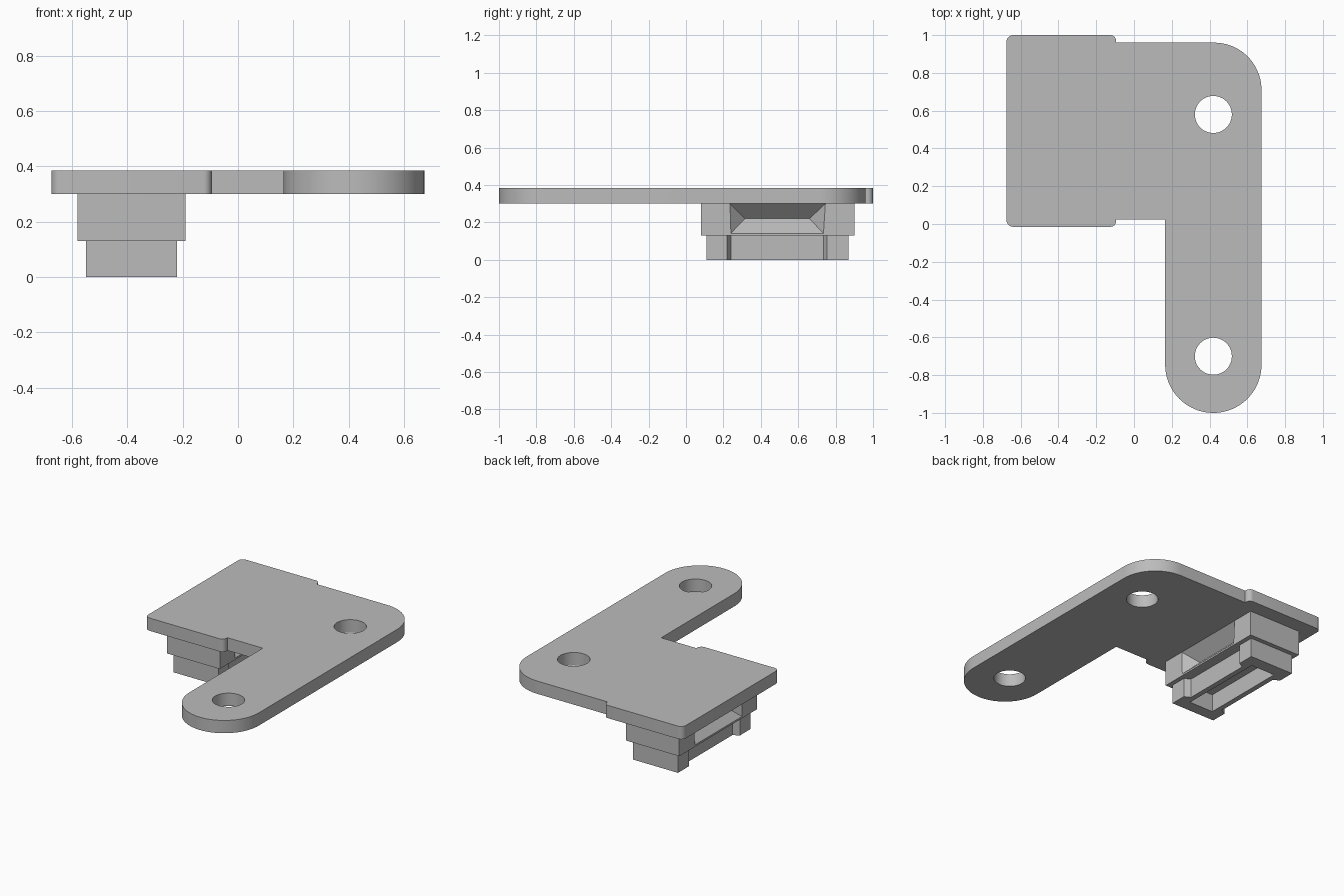
import bpy, bmesh
from math import cos, sin, radians
from mathutils import Vector

cube = bpy.data.objects.get("Cube")
if cube:
    bpy.data.objects.remove(cube, do_unlink=True)

grey = bpy.data.materials.new("grey plastic")
grey.use_nodes = True
grey.diffuse_color = (0.5, 0.5, 0.5, 1)
grey.node_tree.nodes["Principled BSDF"].inputs["Base Color"].default_value = (0.5, 0.5, 0.5, 1)


def finish(name, bm):
    bmesh.ops.recalc_face_normals(bm, faces=bm.faces)
    mesh = bpy.data.meshes.new(name)
    bm.to_mesh(mesh)
    bm.free()
    mesh.materials.append(grey)
    ob = bpy.data.objects.new(name, mesh)
    bpy.context.collection.objects.link(ob)
    return ob


def prism(name, outline, z0, z1):
    bm = bmesh.new()
    face = bm.faces.new([bm.verts.new((x, y, z0)) for x, y in outline])
    top = bmesh.ops.extrude_face_region(bm, geom=[face])["geom"]
    bmesh.ops.translate(bm, vec=(0, 0, z1 - z0),
                        verts=[v for v in top if isinstance(v, bmesh.types.BMVert)])
    return finish(name, bm)


def arc(cx, cy, r, start, end, steps):
    angles = [radians(start + (end - start) * i / steps) for i in range(steps + 1)]
    return [(cx + r * cos(a), cy + r * sin(a)) for a in angles]


def rect(x0, x1, y0, y1):
    return [(x0, y0), (x1, y0), (x1, y1), (x0, y1)]


def cut(ob, cutter):
    cutter.hide_render = True
    mod = ob.modifiers.new("cut", 'BOOLEAN')
    mod.operation = 'DIFFERENCE'
    mod.solver = 'EXACT'
    mod.object = cutter
    bpy.context.view_layer.objects.active = ob
    bpy.ops.object.modifier_apply(modifier=mod.name)
    bpy.data.objects.remove(cutter, do_unlink=True)


# Mounting plate: wide panel with rounded corners, plus a long arm with a round end
outline = (
    arc(-0.64, 0.02, 0.035, 180, 270, 6)
    + arc(-0.125, 0.015, 0.03, 270, 360, 6)
    + [(-0.095, 0.025), (0.165, 0.025)]
    + arc(0.42, -0.745, 0.255, 180, 360, 40)
    + arc(0.425, 0.71, 0.25, 0, 90, 20)
    + [(-0.095, 0.96)]
    + arc(-0.125, 0.97, 0.03, 0, 90, 6)
    + arc(-0.64, 0.965, 0.035, 90, 180, 6)
)
plate = prism("mounting_plate", outline, 0.30, 0.385)
for y in (0.58, -0.70):
    cut(plate, prism("hole_cutter", arc(0.42, y, 0.098, 0, 352.5, 47), 0.2, 0.5))

# Upper block with a wedge-shaped pocket on each side
MID = -0.385
upper = prism("upper_block", rect(-0.58, -0.19, 0.08, 0.90), 0.13, 0.30)
for side in (-1, 1):
    bm = bmesh.new()
    face_x, deep_x = MID + side * 0.195, MID + side * 0.115
    mouth = [Vector((face_x, y, z)) for y, z in
             ((0.24, 0.142), (0.735, 0.142), (0.745, 0.30), (0.235, 0.30))]
    ridge = [Vector((deep_x, y, 0.22)) for y in (0.315, 0.66)]
    # extend slightly past the outer face for a clean cut
    lip = [p + Vector((side * 0.02, 0, 0)) for p in mouth]
    bmesh.ops.convex_hull(bm, input=[bm.verts.new(p) for p in mouth + ridge + lip])
    cut(upper, finish("pocket_cutter", bm))

# Lower plug: waisted along both long sides and hollow underneath
half = [(0.165, 0.11), (0.165, 0.22), (0.125, 0.24),
        (0.125, 0.735), (0.165, 0.755), (0.165, 0.87)]
waist = [(MID + x, y) for x, y in half] + [(MID - x, y) for x, y in reversed(half)]
lower = prism("lower_plug", waist, 0.0, 0.13)
cut(lower, prism("hollow_cutter", rect(MID - 0.09, MID + 0.09, 0.19, 0.785), -0.1, 0.12))

# Smooth the round edges while keeping corners sharp
bpy.ops.object.select_all(action='DESELECT')
for ob in (plate, upper, lower):
    ob.select_set(True)
bpy.context.view_layer.objects.active = plate
bpy.ops.object.shade_smooth_by_angle(angle=radians(25))
